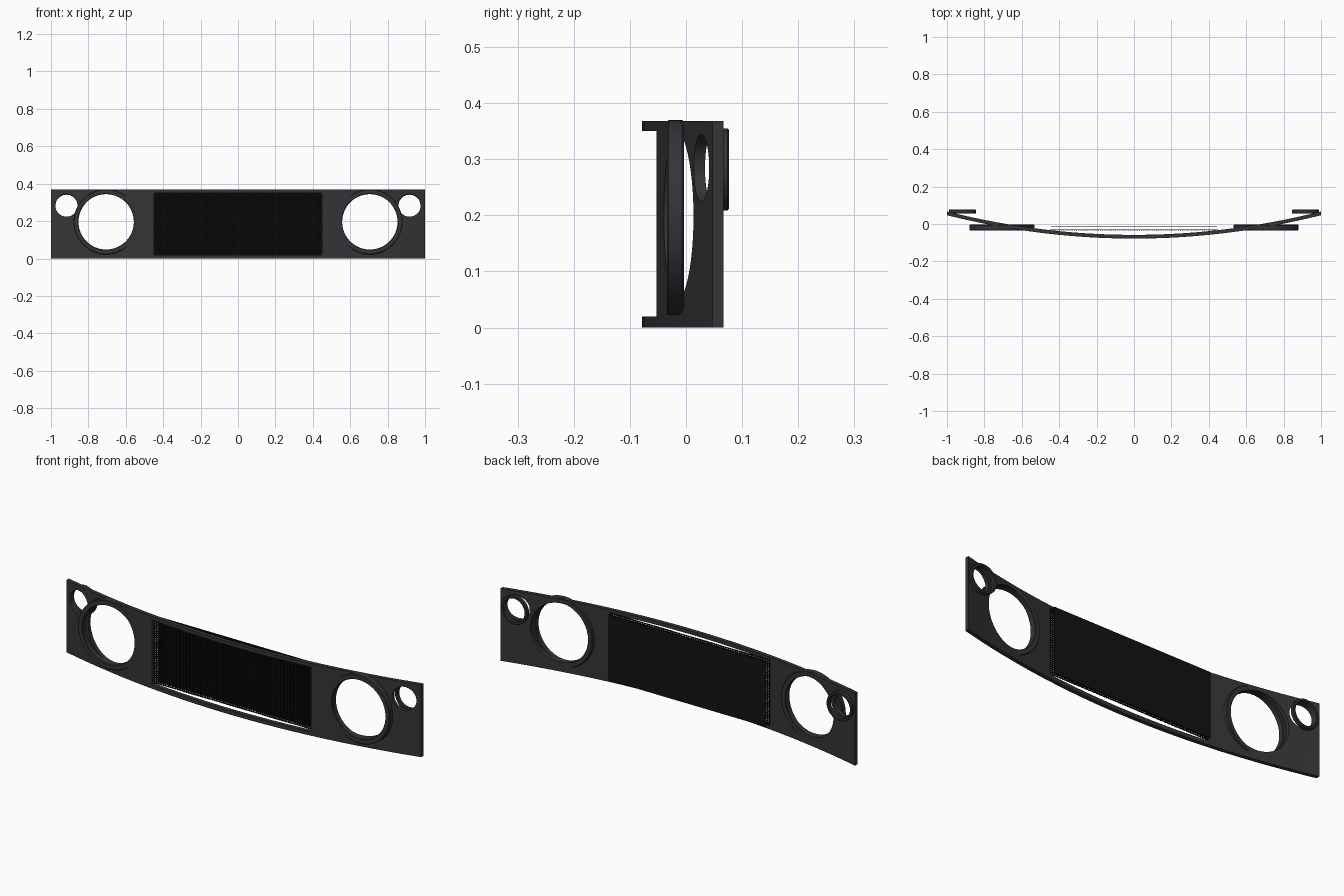
import bpy, bmesh, math

if "Cube" in bpy.data.objects:
    bpy.data.objects.remove(bpy.data.objects["Cube"])

def material(name, c):
    m = bpy.data.materials.new(name)
    m.diffuse_color = (c, c, c * 1.1, 1)
    m.use_nodes = True
    m.node_tree.nodes["Principled BSDF"].inputs["Base Color"].default_value = m.diffuse_color
    return m

GREY = material("dark_grey", 0.035)
BLACK = material("black", 0.006)

def make(name, bm, mat):
    bmesh.ops.recalc_face_normals(bm, faces=bm.faces)
    me = bpy.data.meshes.new(name)
    bm.to_mesh(me)
    bm.free()
    ob = bpy.data.objects.new(name, me)
    bpy.context.collection.objects.link(ob)
    me.materials.append(mat)
    return ob

def smooth(ob):
    bpy.ops.object.select_all(action='DESELECT')
    ob.select_set(True)
    bpy.context.view_layer.objects.active = ob
    bpy.ops.object.shade_smooth_by_angle(angle=math.radians(30))

def add_box(bm, x0, x1, y0, y1, z0, z1):
    v = bmesh.ops.create_cube(bm, size=1)["verts"]
    for p in v:
        p.co = (x1 if p.co.x > 0 else x0, y1 if p.co.y > 0 else y0, z1 if p.co.z > 0 else z0)

def lathe(name, x, z, profile, mat, n=64):
    """Closed (radius, y) profile revolved about a y-parallel axis."""
    bm = bmesh.new()
    rows = []
    for i in range(n):
        a = 2 * math.pi * i / n
        rows.append([bm.verts.new((x + r * math.cos(a), y, z + r * math.sin(a))) for r, y in profile])
    k = len(profile)
    for i in range(n):
        A, B = rows[i], rows[(i + 1) % n]
        for j in range(k):
            bm.faces.new((A[j], A[(j + 1) % k], B[(j + 1) % k], B[j]))
    ob = make(name, bm, mat)
    smooth(ob)
    return ob

def ring(name, x, z, ri, ro, y0, y1, b=0.003):
    return lathe(name, x, z, [(ri, y0 + b), (ri + b, y0), (ro - b, y0), (ro, y0 + b),
                              (ro, y1 - b), (ro - b, y1), (ri + b, y1), (ri, y1 - b)], GREY)

# Curved main panel, bowed forward in plan
H, T, N = 0.368, 0.020, 64
bm = bmesh.new()
front = []
back = []
for i in range(N + 1):
    x = -1 + 2 * i / N
    y = -0.078 + 0.125 * x * x
    front.append(bm.verts.new((x, y, 0)))
    back.append(bm.verts.new((x, y + T, 0)))
faces = [bm.faces.new((front[i], front[i + 1], back[i + 1], back[i])) for i in range(N)]
ext = bmesh.ops.extrude_face_region(bm, geom=faces)["geom"]
bmesh.ops.translate(bm, vec=(0, 0, H), verts=[v for v in ext if isinstance(v, bmesh.types.BMVert)])
panel = make("front_panel", bm, GREY)

# Cutters for the grille opening and the lamp holes
bm = bmesh.new()
add_box(bm, -0.449, 0.449, -0.3, 0.3, 0.02, 0.35)
cutters = [make("opening_cutter", bm, GREY)]
for s in (-1, 1):
    for x, z, r in ((0.705, 0.198, 0.150), (0.917, 0.284, 0.060)):
        bpy.ops.mesh.primitive_cylinder_add(vertices=64, radius=r, depth=1,
                                            location=(s * x, 0, z), rotation=(math.pi / 2, 0, 0))
        c = bpy.context.object
        c.name = "lamp_cutter"
        cutters.append(c)
bpy.context.view_layer.objects.active = panel
for c in cutters:
    m = panel.modifiers.new("cut", 'BOOLEAN')
    m.operation, m.solver, m.object = 'DIFFERENCE', 'EXACT', c
    bpy.context.view_layer.objects.active = panel
    bpy.ops.object.modifier_apply(modifier=m.name)
for c in cutters:
    bpy.data.objects.remove(c)
smooth(panel)

# Headlamp and side lamp rings
for side, s in (("left", -1), ("right", 1)):
    ring("headlamp_ring_" + side, s * 0.705, 0.196, 0.148, 0.174, -0.034, -0.004)
    ring("side_lamp_ring_" + side, s * 0.917, 0.282, 0.059, 0.073, 0.055, 0.077)

# Backing plate behind the grille
bm = bmesh.new()
add_box(bm, -0.445, 0.445, -0.014, -0.010, 0.02, 0.353)
make("grille_backing", bm, BLACK)

# Fine wire mesh
bm = bmesh.new()
W = 0.0025
nx, nz = 90, 34
for i in range(nx + 1):
    x = -0.447 + 0.894 * i / nx
    add_box(bm, x - W, x + W, -0.034, -0.031, 0.02, 0.355)
for i in range(nz + 1):
    z = 0.0225 + 0.33 * i / nz
    add_box(bm, -0.449, 0.449, -0.032, -0.029, z - W, z + W)
make("grille_mesh", bm, BLACK)
